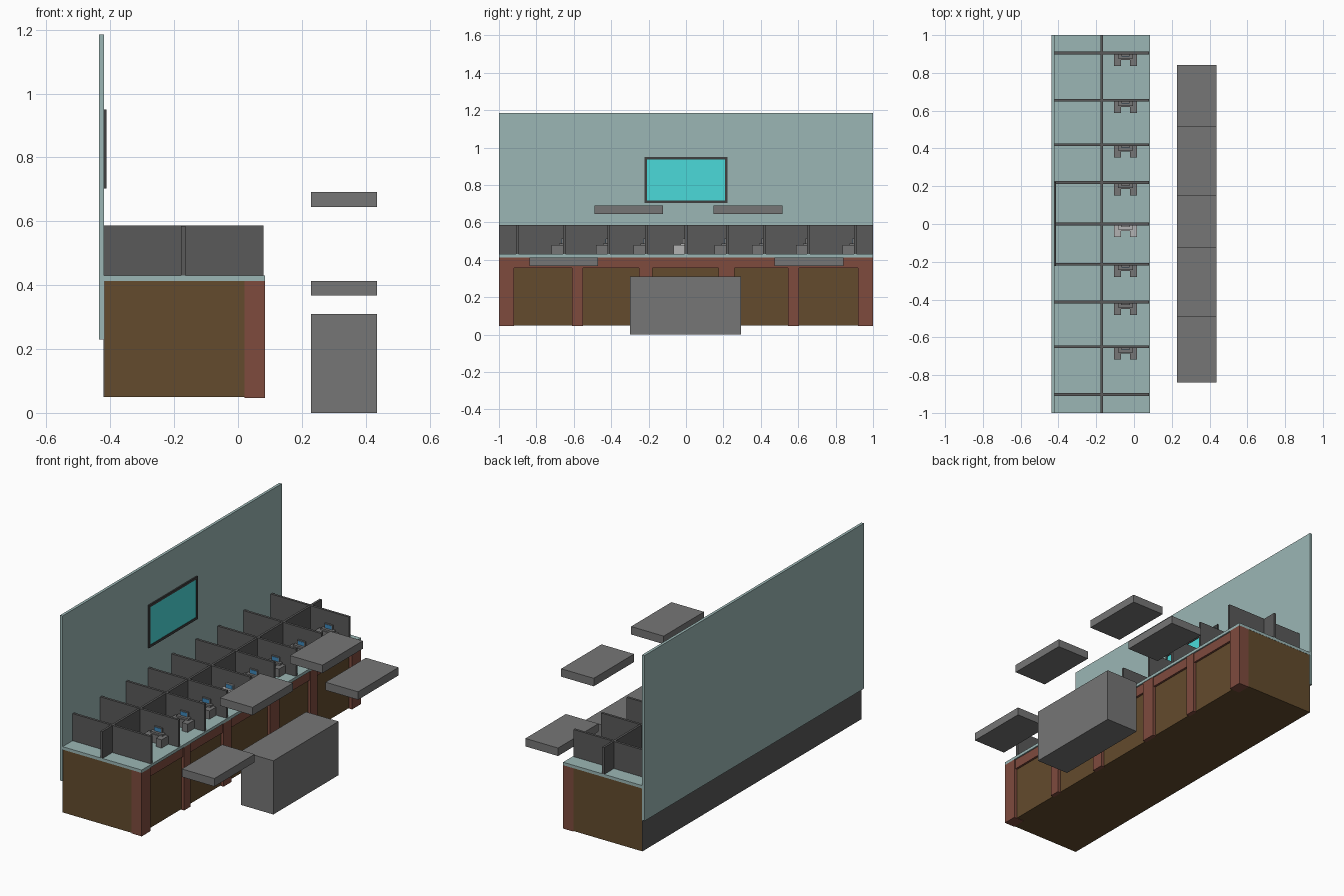
import bpy
import bmesh


def material(name, rgb):
    m = bpy.data.materials.new(name)
    m.diffuse_color = (*rgb, 1)
    return m


TEAL = material("pale_teal", (0.33, 0.47, 0.46))
BROWN = material("brown_panel", (0.125, 0.07, 0.026))
RED = material("red_wood", (0.21, 0.07, 0.048))
DARK = material("dark_grey", (0.1, 0.1, 0.1))
FRAME = material("frame_grey", (0.05, 0.05, 0.05))
CYAN = material("cyan_screen", (0.07, 0.7, 0.7))
BLUE = material("blue_screen", (0.05, 0.25, 0.5))
GREY = material("mid_grey", (0.18, 0.18, 0.18))
LIGHT = material("light_grey", (0.45, 0.45, 0.45))


def boxes(name, items, mat=None):
    """One object made of boxes, each (x0, x1, y0, y1, z0, z1)."""
    bm = bmesh.new()
    for x0, x1, y0, y1, z0, z1 in items:
        for v in bmesh.ops.create_cube(bm, size=1)["verts"]:
            v.co = ((x0 + x1) / 2 + v.co.x * (x1 - x0),
                    (y0 + y1) / 2 + v.co.y * (y1 - y0),
                    (z0 + z1) / 2 + v.co.z * (z1 - z0))
    mesh = bpy.data.meshes.new(name)
    bm.to_mesh(mesh)
    bm.free()
    ob = bpy.data.objects.new(name, mesh)
    bpy.context.collection.objects.link(ob)
    if mat:
        mesh.materials.append(mat)
    return ob


# Back wall and counter
boxes("back_wall", [(-0.436, -0.42, -1, 1, 0.23, 1.185)], TEAL)
boxes("counter_top", [(-0.42, 0.085, -1, 1, 0.413, 0.43)], TEAL)
boxes("counter_body", [(-0.418, 0.065, -0.999, 0.999, 0.05, 0.413)], BROWN)
boxes("counter_back", [(-0.421, -0.418, -0.999, 0.999, 0.05, 0.413)], DARK)

# Red posts and upper rail on the counter front
boxes("corner_posts", [(0.02, 0.085, -1, -0.92, 0.047, 0.413),
                       (0.02, 0.085, 0.92, 1, 0.047, 0.413)], RED)
boxes("front_posts", [(0.06, 0.083, y0, y1, 0.047, 0.413) for y0, y1 in
                      ((-0.61, -0.55), (-0.25, -0.18), (0.175, 0.26), (0.545, 0.605))], RED)
boxes("front_rail", [(0.06, 0.077, -0.92, 0.92, 0.357, 0.413)], RED)

# Booth dividers
rows = (0.905, 0.655, 0.42, 0.22, 0.0, -0.213, -0.413, -0.65, -0.903)
boxes("booth_dividers", [(-0.42, 0.08, y - 0.007, y + 0.007, 0.43, 0.587) for y in rows], DARK)
boxes("long_divider", [(-0.178, -0.165, -1, 1, 0.43, 0.585)], DARK)

# Wall television
boxes("tv_screen", [(-0.42, -0.415, -0.21, 0.21, 0.715, 0.94)], CYAN)
boxes("tv_frame", [(-0.42, -0.412, -0.222, 0.222, 0.703, 0.717),
                   (-0.42, -0.412, -0.222, 0.222, 0.936, 0.95),
                   (-0.42, -0.412, -0.222, -0.208, 0.717, 0.936),
                   (-0.42, -0.412, 0.208, 0.222, 0.717, 0.936)], FRAME)

# Desk devices: horseshoe base with a small upright screen
for i, y in enumerate(rows[:8]):
    boxes(f"device_base_{i}", [(-0.105, -0.068, y - 0.068, y - 0.007, 0.43, 0.478),
                               (-0.022, 0.015, y - 0.068, y - 0.007, 0.43, 0.478),
                               (-0.068, -0.022, y - 0.036, y - 0.007, 0.43, 0.478),
                               (-0.085, -0.005, y - 0.03, y - 0.007, 0.478, 0.488),
                               (-0.07, -0.02, y - 0.015, y - 0.007, 0.488, 0.515)],
          LIGHT if y == 0 else GREY)
    boxes(f"device_screen_{i}", [(-0.065, -0.025, y - 0.017, y - 0.015, 0.49, 0.511)], BLUE)

# Floating platforms and the large block in front
boxes("large_block", [(0.228, 0.436, -0.3, 0.295, 0, 0.31)], GREY)
for name, z0, spans in (("lower", 0.367, ((-0.838, -0.47), (0.473, 0.842))),
                        ("upper", 0.645, ((-0.49, -0.122), (0.148, 0.516)))):
    for side, (y0, y1) in zip(("left", "right"), spans):
        boxes(f"{name}_platform_{side}", [(0.228, 0.436, y0, y1, z0, z0 + 0.046)], GREY)
